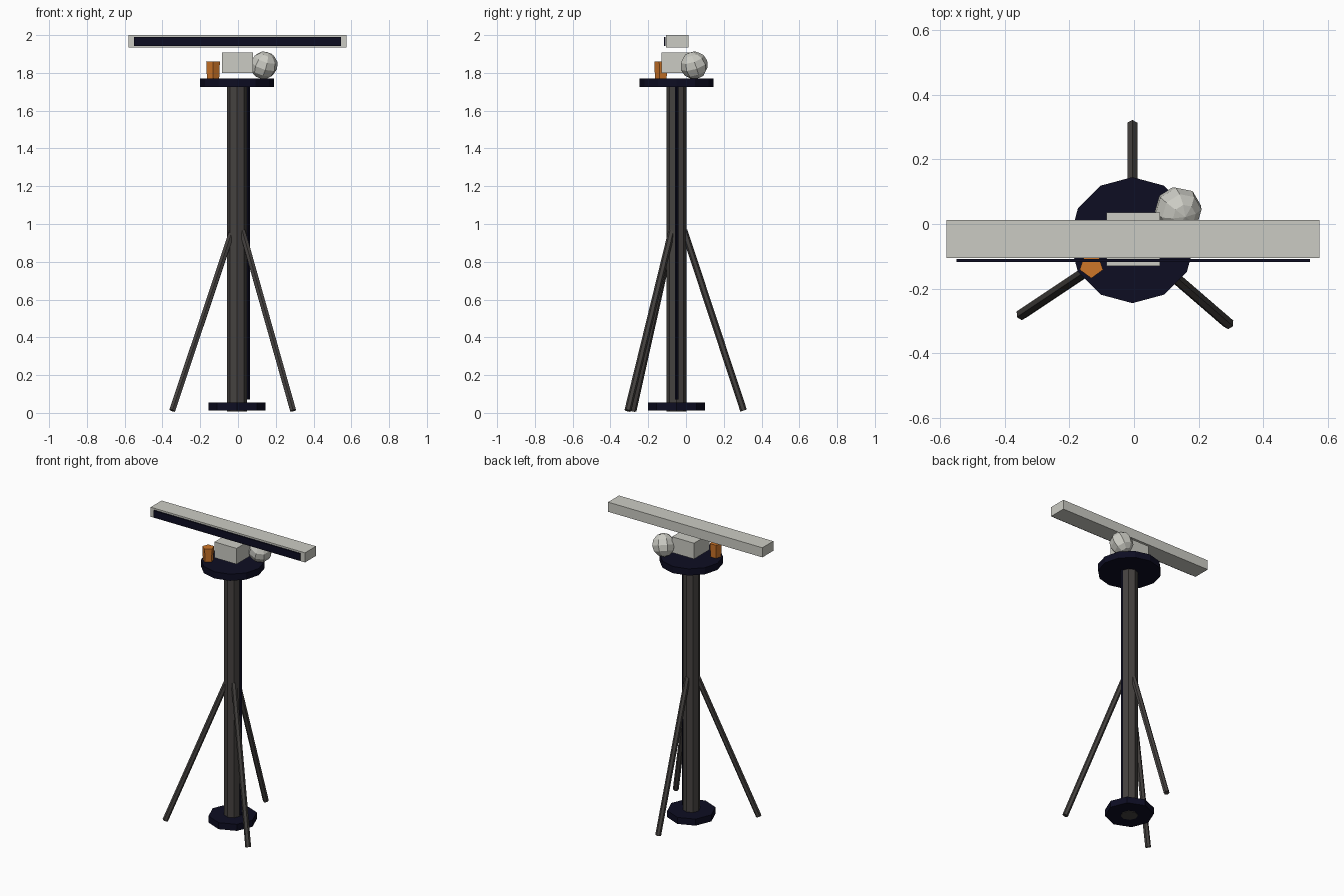
import bpy, math
from mathutils import Vector

if "Cube" in bpy.data.objects:
    bpy.data.objects.remove(bpy.data.objects["Cube"])


def material(name, rgb):
    m = bpy.data.materials.new(name)
    m.diffuse_color = (*rgb, 1)
    m.use_nodes = True
    m.node_tree.nodes["Principled BSDF"].inputs["Base Color"].default_value = m.diffuse_color
    return m


LIGHT = material("light_grey", (0.60, 0.60, 0.55))
NAVY = material("dark_navy", (0.004, 0.004, 0.016))
METAL = material("dark_metal", (0.060, 0.054, 0.051))
ORANGE = material("orange", (0.62, 0.18, 0.022))


def finish(name, mat):
    ob = bpy.context.object
    ob.name = name
    ob.data.materials.append(mat)
    return ob


def box(name, lo, hi, mat):
    lo, hi = Vector(lo), Vector(hi)
    bpy.ops.mesh.primitive_cube_add(size=1, location=(lo + hi) / 2)
    bpy.context.object.scale = hi - lo
    return finish(name, mat)


def rod(name, a, b, radius, sides, mat, turn=0.0, top=None):
    """Flat-sided rod from point a to point b."""
    a, b = Vector(a), Vector(b)
    d = b - a
    bpy.ops.mesh.primitive_cone_add(vertices=sides, radius1=radius,
                                    radius2=radius if top is None else top,
                                    depth=d.length, location=(a + b) / 2)
    ob = bpy.context.object
    ob.rotation_mode = 'QUATERNION'
    q = Vector((0, 0, 1)).rotation_difference(d)
    ob.rotation_quaternion = q @ Vector((0, 0, 1)).rotation_difference((0, 0, 1))
    for v in ob.data.vertices:
        x, y = v.co.x, v.co.y
        c, s = math.cos(turn), math.sin(turn)
        v.co.x, v.co.y = c * x - s * y, s * x + c * y
    return finish(name, mat)


CX, CY = -0.005, -0.05  # mast axis

# mast with base and top plates
rod("mast", (CX, CY, 0.008), (CX, CY, 1.73), 0.053, 8, METAL)
rod("base_plate", (CX, CY, 0.012), (CX, CY, 0.056), 0.15, 8, NAVY)
rod("top_plate", (CX, CY, 1.725), (CX, CY, 1.77), 0.195, 12, NAVY)

# cable running down the side of the mast
rod("cable", (0.055, CY, 0.07), (0.055, CY, 1.725), 0.009, 4, NAVY)

# tripod legs
for i, (top, foot) in enumerate([((-0.030, -0.068), (-0.348, -0.280)),
                                 ((0.022, -0.075), (0.292, -0.308)),
                                 ((-0.005, -0.010), (-0.005, 0.305))]):
    rod(f"leg_{i + 1}", (*foot, 0.012), (*top, 0.965), 0.018, 6, METAL)

# equipment on the top plate
box("gearbox", (-0.085, -0.13, 1.80), (0.08, 0.035, 1.907), LIGHT)
bpy.ops.mesh.primitive_uv_sphere_add(segments=8, ring_count=6, radius=0.074,
                                     location=(0.137, 0.043, 1.84),
                                     rotation=(0.35, 0.25, 0.2))
finish("dome", LIGHT)
rod("beacon", (-0.132, -0.13, 1.768), (-0.132, -0.13, 1.86), 0.034, 5, ORANGE,
    turn=math.pi, top=0.038)

# scanner bar and its dark front face
box("scanner_bar", (-0.58, -0.105, 1.935), (0.575, 0.012, 2.0), LIGHT)
box("scanner_face", (-0.55, -0.117, 1.943), (0.545, -0.108, 1.99), NAVY)
